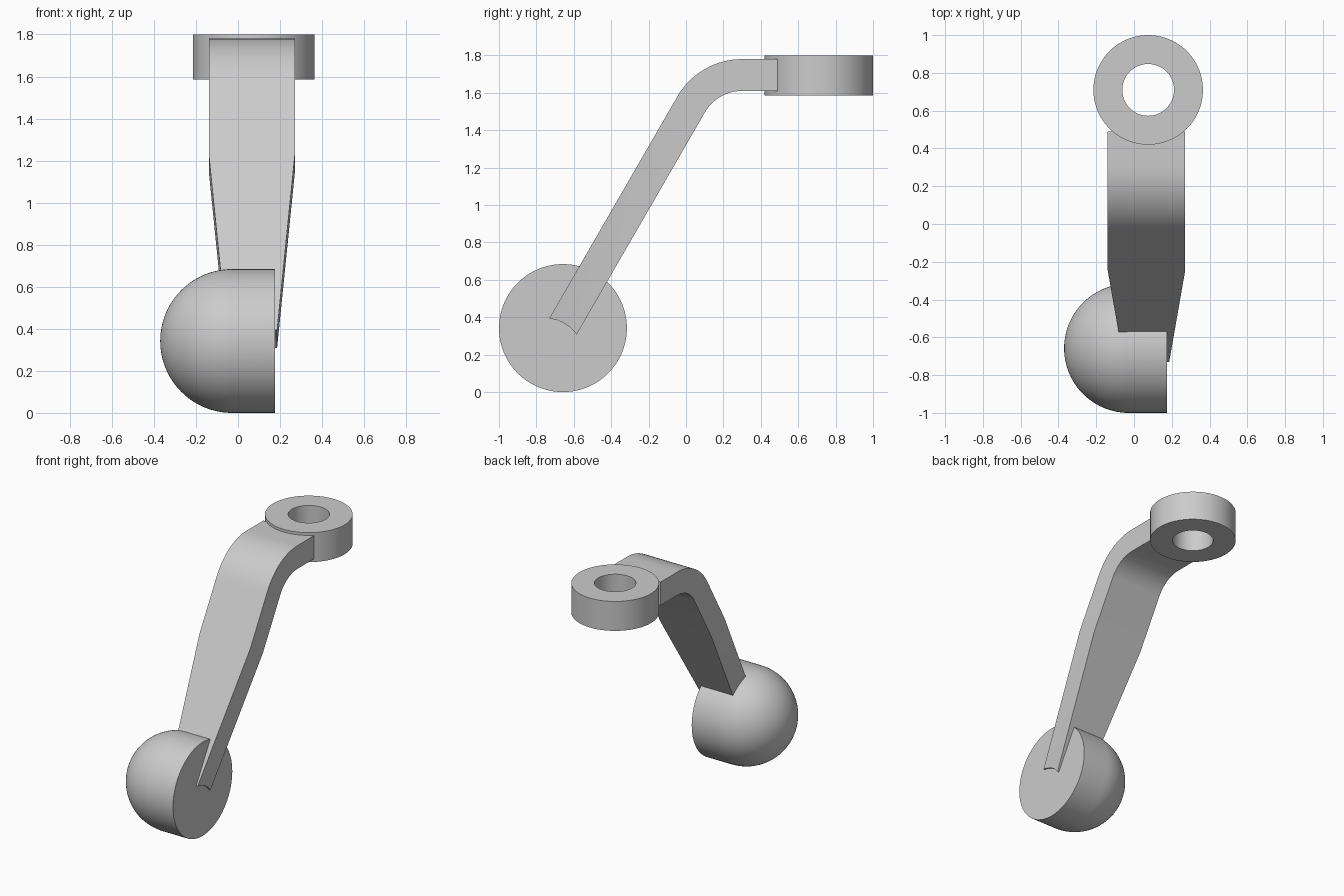
import bpy, bmesh
from math import sin, cos, pi, radians
from mathutils import Matrix, Vector

if "Cube" in bpy.data.objects:
    bpy.data.objects.remove(bpy.data.objects["Cube"])


def finish(name, bm):
    bmesh.ops.remove_doubles(bm, verts=bm.verts, dist=1e-5)
    bmesh.ops.recalc_face_normals(bm, faces=bm.faces)
    mesh = bpy.data.meshes.new(name)
    bm.to_mesh(mesh)
    bm.free()
    obj = bpy.data.objects.new(name, mesh)
    bpy.context.collection.objects.link(obj)
    bpy.ops.object.select_all(action='DESELECT')
    obj.select_set(True)
    bpy.context.view_layer.objects.active = obj
    bpy.ops.object.shade_smooth_by_angle(angle=radians(30))
    return obj


def lathe(name, profile, matrix, closed=False, steps=96):
    """Revolve (radius, height) points around z, then place with matrix."""
    bm = bmesh.new()
    vs = [bm.verts.new((r, 0, h)) for r, h in profile]
    pairs = list(zip(vs, vs[1:])) + ([(vs[-1], vs[0])] if closed else [])
    edges = [bm.edges.new(p) for p in pairs]
    bmesh.ops.spin(bm, geom=vs + edges, cent=(0, 0, 0), axis=(0, 0, 1),
                   angle=2 * pi, steps=steps)
    bm.transform(matrix)
    return finish(name, bm)


# Mounting ring
lathe("mounting_ring", [(0.137, 1.585), (0.29, 1.585), (0.29, 1.80), (0.137, 1.80)],
      Matrix.Translation((0.075, 0.71, 0)), closed=True)

# Round knob: hemisphere running into a short cylinder with a flat end
R = 0.342
dome = [(R * sin(i * pi / 48), -R * cos(i * pi / 48)) for i in range(25)]
lathe("knob", dome + [(R, 0.203), (0, 0.203)],
      Matrix.Translation((-0.028, -0.658, R)) @ Matrix.Rotation(pi / 2, 4, 'Y'))

# Arm: flat bar, bent by 60 degrees, tapering toward the knob
HALF_THICK, WIDE, NARROW, BEND = 0.085, 0.205, 0.12, 0.315
centre = Vector((0, 0.30, 1.38))
stations = [(Vector((0, 0.49, 1.38 + BEND)), Vector((0, 0, 1)), WIDE, 0)]
for i in range(17):
    a = radians(60) * i / 16
    n = Vector((0, -sin(a), cos(a)))
    stations.append((centre + n * BEND, n, WIDE, 0))
bend_end, n = stations[-1][:2]
down = Vector((0, -0.5, -sin(radians(60))))
stations.append((bend_end + down * 0.40, n, WIDE, 0))
stations.append((bend_end + down * 1.37, n, NARROW, 0.018))   # hollowed tip

bm = bmesh.new()
ts = [-1, -0.5, 0, 0.5, 1]
rings = []
for p, n, w, hollow in stations:
    ring = [(s, t) for s, seq in ((-1, ts), (1, ts[::-1])) for t in seq]
    rings.append([bm.verts.new(p + n * HALF_THICK * t - down * hollow * (1 - t * t)
                               + Vector((0.066 + s * w, 0, 0))) for s, t in ring])
for a, b in zip(rings, rings[1:]):
    for i in range(10):
        j = (i + 1) % 10
        bm.faces.new((a[i], a[j], b[j], b[i]))
for r in (rings[0], rings[-1]):
    for i in range(4):
        bm.faces.new((r[i], r[i + 1], r[8 - i], r[9 - i]))
finish("arm", bm)
